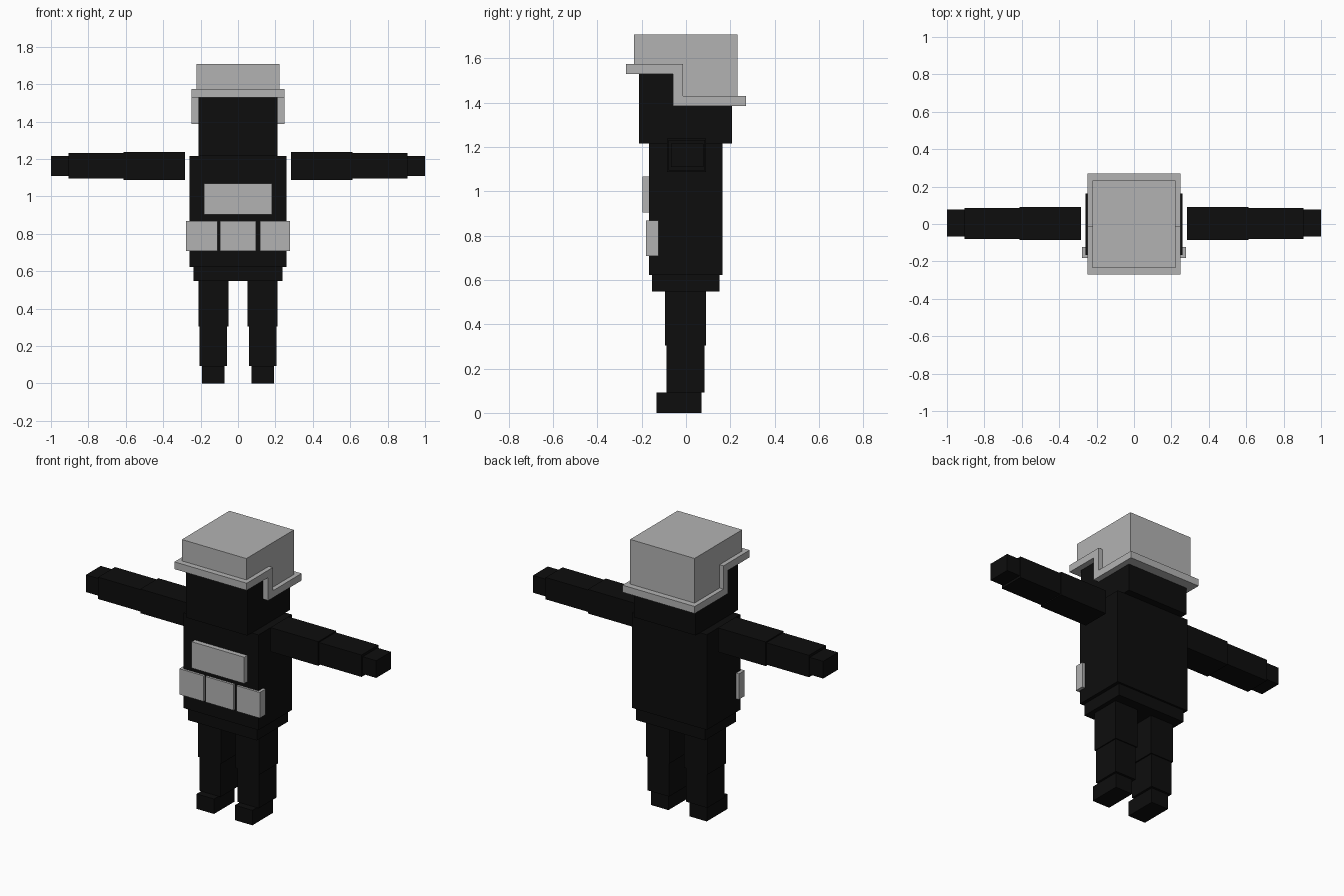
import bpy

if "Cube" in bpy.data.objects:
    bpy.data.objects.remove(bpy.data.objects["Cube"])

def material(name, v):
    m = bpy.data.materials.new(name)
    m.diffuse_color = (v, v, v, 1)
    m.use_nodes = True
    m.node_tree.nodes["Principled BSDF"].inputs["Base Color"].default_value = m.diffuse_color
    return m

BLACK = material("black", 0.004)
GREY = material("grey", 0.45)

def add_mesh(name, verts, faces, mat):
    me = bpy.data.meshes.new(name)
    me.from_pydata(verts, [], faces)
    me.materials.append(mat)
    ob = bpy.data.objects.new(name, me)
    bpy.context.collection.objects.link(ob)
    return ob

def extrude_x(name, profile, x0, x1, mat):
    """Solid from a counter-clockwise (y, z) outline, spanning x0 to x1."""
    n = len(profile)
    verts = [(x, y, z) for x in (x0, x1) for y, z in profile]
    faces = [list(range(n))[::-1], list(range(n, 2 * n))]
    faces += [(i, (i + 1) % n, n + (i + 1) % n, n + i) for i in range(n)]
    return add_mesh(name, verts, faces, mat)

def box(name, x, y, z, mat=BLACK):
    outline = [(y[0], z[0]), (y[1], z[0]), (y[1], z[1]), (y[0], z[1])]
    return extrude_x(name, outline, x[0], x[1], mat)

def pair(name, x, y, z):
    box("left_" + name, x, y, z)
    box("right_" + name, (-x[1], -x[0]), y, z)

# Body core
box("hips", (-0.237, 0.237), (-0.153, 0.152), (0.548, 0.625))
box("torso", (-0.258, 0.258), (-0.167, 0.164), (0.623, 1.216))
box("head", (-0.212, 0.212), (-0.211, 0.208), (1.216, 1.60))

# Legs
pair("thigh", (0.05, 0.211), (-0.094, 0.09), (0.304, 0.55))
pair("shin", (0.058, 0.205), (-0.088, 0.084), (0.093, 0.306))
pair("foot", (0.072, 0.192), (-0.133, 0.07), (0.0, 0.093))

# Arms
pair("upper_arm", (0.283, 0.613), (-0.086, 0.091), (1.088, 1.238))
pair("forearm", (0.613, 0.907), (-0.08, 0.085), (1.095, 1.231))
pair("hand", (0.907, 1.0), (-0.068, 0.078), (1.109, 1.216))

# Helmet shell, lower at the back than at the front
extrude_x("helmet_shell",
          [(-0.235, 1.55), (-0.035, 1.55), (-0.035, 1.41),
           (0.233, 1.41), (0.233, 1.708), (-0.235, 1.708)],
          -0.222, 0.222, GREY)

# Stepped rim around the helmet
extrude_x("helmet_rim",
          [(-0.27, 1.53), (-0.058, 1.53), (-0.058, 1.386), (0.27, 1.386),
           (0.27, 1.43), (-0.013, 1.43), (-0.013, 1.575), (-0.27, 1.575)],
          -0.249, 0.249, GREY)

# Chest plate and belt pouches
box("chest_plate", (-0.181, 0.181), (-0.197, -0.16), (0.904, 1.068), GREY)
for name, x in (("right", (-0.278, -0.11)), ("middle", (-0.097, 0.096)),
                ("left", (0.117, 0.277))):
    box(name + "_pouch", x, (-0.181, -0.123), (0.708, 0.868), GREY)
